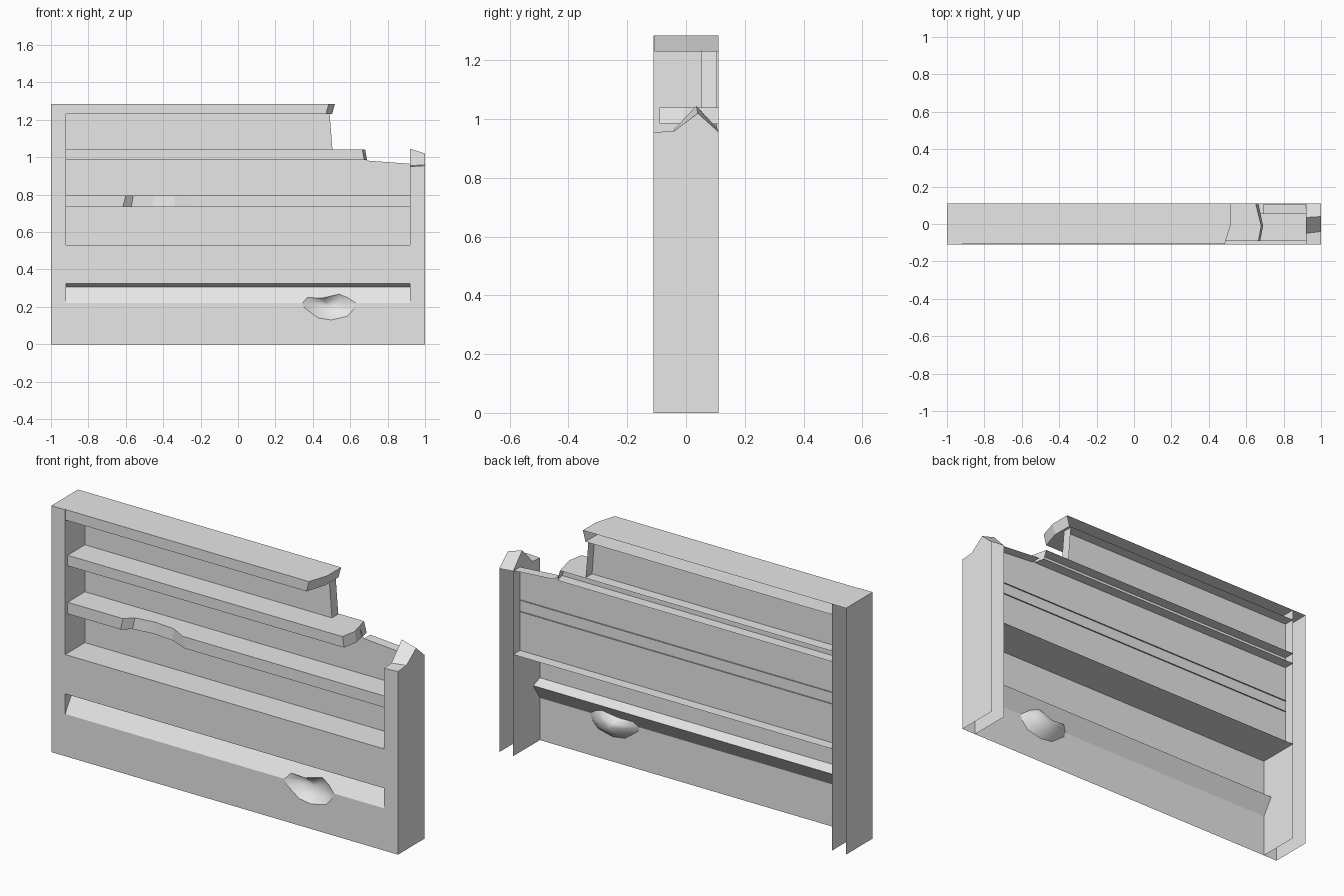
import bpy, bmesh
from mathutils import Vector

cube = bpy.data.objects.get("Cube")
if cube:
    bpy.data.objects.remove(cube, do_unlink=True)

stone = bpy.data.materials.new("plain_grey")
stone.use_nodes = True
grey = (0.8, 0.8, 0.8, 1)
stone.diffuse_color = grey
stone.node_tree.nodes["Principled BSDF"].inputs["Base Color"].default_value = grey

FRONT, BACK, UP, DOWN = (0, -1, 0), (0, 1, 0), (0, 0, 1), (0, 0, -1)
RIGHT, LEFT = (-1, 0, 0), (1, 0, 0)
Y = 0.11            # half depth of the wall
INNER = 0.92        # inner side of the end posts
PANEL = 0.053       # depth of the recessed panel
TOP = 1.285
SHELF = -0.09       # front of the shelves


def build(name, faces, smooth=False):
    """Make an open shell from (points, facing direction) pairs."""
    bm = bmesh.new()
    for points, facing in faces:
        f = bm.faces.new([bm.verts.new(p) for p in points])
        f.normal_update()
        if f.normal.dot(Vector(facing)) < 0:
            f.normal_flip()
        f.smooth = smooth
    bmesh.ops.remove_doubles(bm, verts=bm.verts[:], dist=0.0005)
    mesh = bpy.data.meshes.new(name)
    bm.to_mesh(mesh)
    bm.free()
    mesh.materials.append(stone)
    obj = bpy.data.objects.new(name, mesh)
    bpy.context.collection.objects.link(obj)
    return obj


def front_rect(x0, x1, z0, z1, y=-Y):
    return [(x0, y, z0), (x1, y, z0), (x1, y, z1), (x0, y, z1)], FRONT


def strip(a, b, facing):
    """Quads joining two rows of points."""
    return [([a[i], a[i + 1], b[i + 1], b[i]], facing) for i in range(len(a) - 1)]


def shelf(name, low, high, z0, z1, back):
    """Hollow shelf from plan outlines of its lower and upper edges."""
    a = [(x, y, z0) for x, y in low]
    b = [(x, y, z1) for x, y in high]
    faces = [(a + [(-INNER, back, z0)], DOWN), (b + [(-INNER, back, z1)], UP)]
    for i in range(len(a) - 1):
        d = Vector(a[i + 1]) - Vector(a[i])
        if abs(d.x) < 0.0001 and d.y > 0 or d.length > 0:
            faces.append(([a[i], a[i + 1], b[i + 1], b[i]], (d.y, -d.x, 0)))
    return build(name, faces)


# Whole end post, open at the back and bottom
build("right_post", [
    front_rect(-1, -INNER, 0.22, TOP),
    ([(-1, -Y, 0), (-1, Y, 0), (-1, Y, TOP), (-1, -Y, TOP)], RIGHT),
    ([(-INNER, -Y, 0), (-INNER, Y, 0), (-INNER, Y, TOP), (-INNER, -Y, TOP)], LEFT),
    ([(-1, -Y, TOP), (-INNER, -Y, TOP), (-INNER, Y, TOP), (-1, Y, TOP)], UP),
])

# Broken end post with a jagged ridge on top
inside = [(INNER, y, z) for y, z in ((-Y, .95), (-.05, .955), (.035, 1.045), (Y, .965))]
outside = [(1, y, z) for y, z in ((-Y, .955), (-.04, .96), (.04, 1.02), (Y, .957))]
build("left_post", [
    ([(INNER, -Y, 0.22), (1, -Y, 0.22), outside[0], inside[0]], FRONT),
    ([(1, Y, 0), (1, -Y, 0)] + outside, LEFT),
    ([(INNER, Y, 0), (INNER, -Y, 0)] + inside, RIGHT),
] + strip(inside, outside, UP))

# Lower wall with a sloped groove, both notched by a chipped hollow
APEX_Y, APEX_Z, LIP = -0.055, 0.305, 0.22


def slope_y(z):
    return -Y + (APEX_Y + Y) * max(0, z - LIP) / (APEX_Z - LIP)


upper_rim = [(x, slope_y(z), z) for x, z in
             ((.345, LIP), (.37, .25), (.45, .247), (.54, .268), (.585, .25), (.63, LIP))]
lower_rim = [(x, -Y, z) for x, z in
             ((.345, LIP), (.355, .195), (.43, .14), (.5, .13), (.585, .15), (.62, .19), (.63, LIP))]
build("lower_wall", [
    ([(1, -Y, LIP), (1, -Y, 0), (-1, -Y, 0), (-1, -Y, LIP)] + lower_rim, FRONT),
    ([(INNER, APEX_Y, APEX_Z), (-INNER, APEX_Y, APEX_Z), (-INNER, -Y, LIP)] + upper_rim
     + [(INNER, -Y, LIP)], (0, -1, 1)),
    ([(-INNER, APEX_Y, APEX_Z), (INNER, APEX_Y, APEX_Z), (INNER, -Y, .325), (-INNER, -Y, .325)], DOWN),
    front_rect(-INNER, INNER, .325, .53),
    ([(-INNER, -Y, .53), (INNER, -Y, .53), (INNER, Y, .53), (-INNER, Y, .53)], UP),
])

# Smooth hollow: rim, inner ring and bottom
rim = upper_rim + lower_rim[-2:0:-1]
rim.append(rim[0])
centre = Vector((.49, -.055, .2))
ring = []
for p in rim:
    q = Vector(p).lerp(centre, 0.4)
    ring.append((q.x, q.y + 0.012, q.z))
build("chipped_hollow", strip(rim, ring, FRONT)
      + [([ring[i], ring[i + 1], centre], FRONT) for i in range(len(rim) - 1)], smooth=True)

# Recessed panel with its broken edge
edge = [(INNER, .965), (.69, .982), (.66, 1.04), (.505, 1.04), (.49, 1.23)]
near = [(x, PANEL, z) for x, z in edge]
far = [(x, 0.105, z) for x, z in edge]
build("recessed_panel", [
    ([(-INNER, PANEL, 1.23), (-INNER, PANEL, .53), (INNER, PANEL, .53)] + near, FRONT),
] + strip(near[:2], far[:2], UP) + strip(near[3:], far[3:], LEFT))

# Shelves: the upper one broken short, the lower one chipped along its front
shelf("upper_shelf",
      [(-INNER, SHELF), (.675, SHELF), (.69, -.01), (.665, Y)],
      [(-INNER, SHELF), (.665, SHELF), (.68, -.01), (.65, Y)], .985, 1.04, Y)
shelf("lower_shelf",
      [(-INNER, SHELF), (-.615, SHELF), (-.57, -.055), (-.46, -.04), (-.34, -.05),
       (-.245, SHELF), (INNER, SHELF), (INNER, .06)],
      [(-INNER, SHELF), (-.6, SHELF), (-.56, -.05), (-.45, -.035), (-.34, -.045),
       (-.255, SHELF), (INNER, SHELF), (INNER, .06)], .735, .795, .06)

# Top beam with a slanted broken end
shelf("top_beam",
      [(-INNER, -.107), (.47, -.107), (.503, 0), (.503, Y)],
      [(-INNER, -.107), (.485, -.107), (.518, 0), (.518, Y)], 1.23, TOP, Y)
